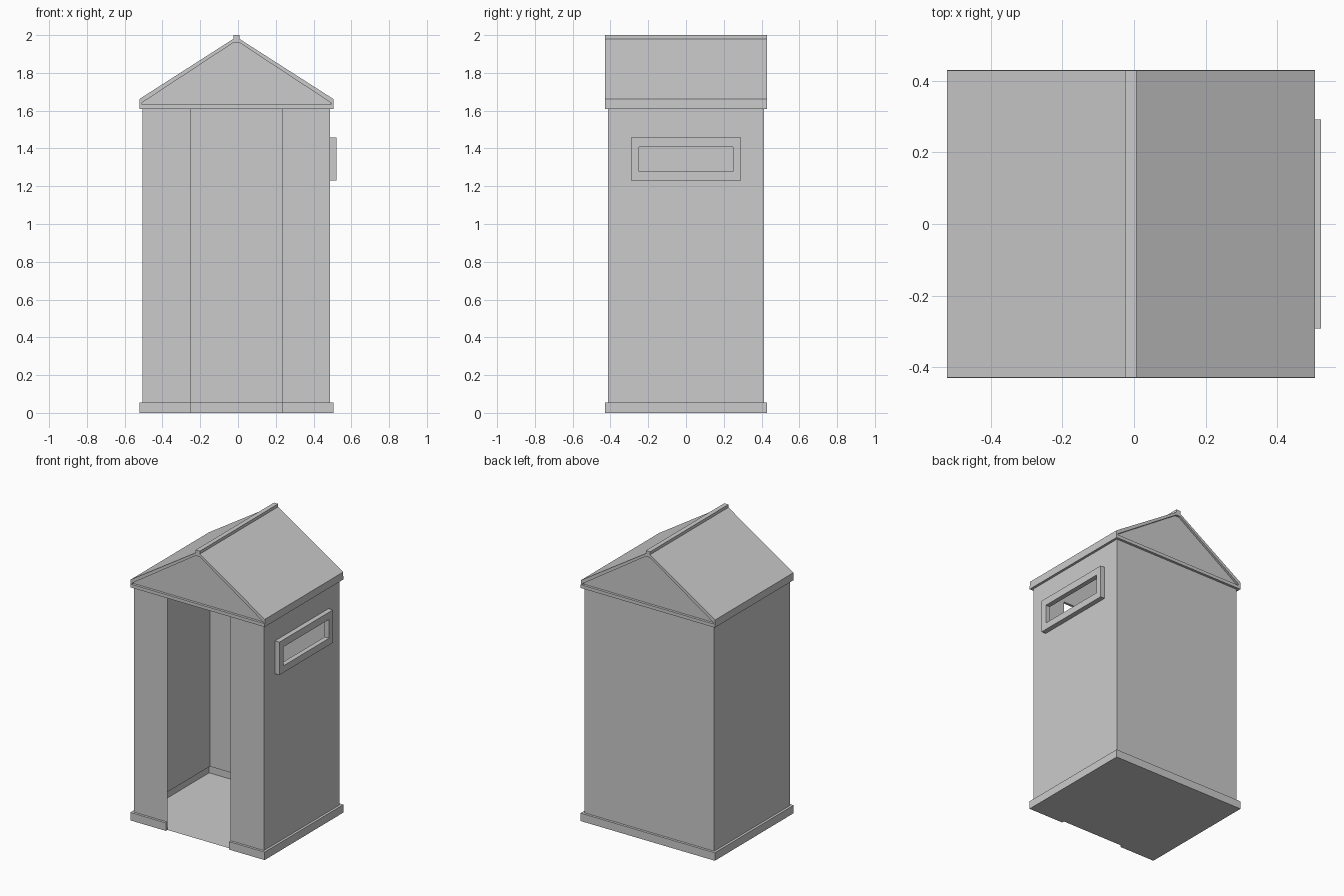
import bpy, bmesh

if "Cube" in bpy.data.objects:
    bpy.data.objects.remove(bpy.data.objects["Cube"])

CX = -0.0085                 # body axis (window frame sticks out on +x)
BX, BY = 0.496, 0.413        # wall half sizes
OX, OY = 0.513, 0.43         # plinth and eave half sizes
DOOR = 0.242                 # doorway half width
PLINTH, EAVE, GABLE = 0.055, 1.61, 1.633


def make(name, verts, faces):
    me = bpy.data.meshes.new(name)
    bm = bmesh.new()
    vs = [bm.verts.new(v) for v in verts]
    for f in faces:
        bm.faces.new([vs[i] for i in f])
    bmesh.ops.recalc_face_normals(bm, faces=bm.faces)
    bm.to_mesh(me)
    bm.free()
    ob = bpy.data.objects.new(name, me)
    bpy.context.collection.objects.link(ob)
    return ob


def rect(hx, hy):
    return [(-hx, -hy), (hx, -hy), (hx, hy), (-hx, hy)]


def ring(name, outer, inner, place, a, b):
    """Closed ring between two 2D outlines, extruded from a to b."""
    n = len(outer)
    v = [place(p, d) for d in (a, b) for loop in (outer, inner) for p in loop]
    f = []
    for i in range(n):
        j = (i + 1) % n
        o0, i0, o1, i1 = 0, n, 2 * n, 3 * n
        f += [(o0 + i, o0 + j, o1 + j, o1 + i), (i0 + i, i0 + j, i1 + j, i1 + i),
              (o0 + i, o0 + j, i0 + j, i0 + i), (o1 + i, o1 + j, i1 + j, i1 + i)]
    return make(name, v, f)


def footprint(hx, hy):
    """C-shaped plan, open at the doorway."""
    return [(-DOOR, -hy), (-hx, -hy), (-hx, hy), (hx, hy), (hx, -hy), (DOOR, -hy)]


# Thin wall shell with stepped plinth; the right wall is left out for the window
levels = [(0, OX, OY), (PLINTH, OX, OY), (PLINTH, BX, BY), (EAVE, BX, BY)]
verts = [(CX + x, y, z) for z, hx, hy in levels for x, y in footprint(hx, hy)]
faces = [(k * 6 + i, k * 6 + i + 1, k * 6 + i + 7, k * 6 + i + 6)
         for k in range(3) for i in range(5) if not (k == 2 and i == 3)]
make("walls_and_plinth", verts, faces)

# Plinth end caps at the doorway
for s, name in ((-1, "left"), (1, "right")):
    x = CX + s * DOOR
    make("plinth_end_" + name, [(x, -OY, 0), (x, -BY, 0), (x, -BY, PLINTH), (x, -OY, PLINTH)],
         [(0, 1, 2, 3)])

# Floor, notched at the doorway
plan = footprint(OX, OY) + [(DOOR, -BY), (-DOOR, -BY)]
make("floor", [(CX + x, y, 0) for x, y in plan], [tuple(range(8))])

# Right wall with window opening
hole = [(-0.25, 1.277), (0.25, 1.277), (0.25, 1.407), (-0.25, 1.407)]
wall = [(-BY, PLINTH), (BY, PLINTH), (BY, EAVE), (-BY, EAVE)]
make("right_wall", [(CX + BX, y, z) for y, z in wall + hole],
     [(i, (i + 1) % 4, 4 + (i + 1) % 4, 4 + i) for i in range(4)])

# Window frame
frame = [(-0.292, 1.23), (0.292, 1.23), (0.292, 1.457), (-0.292, 1.457)]
ring("window_frame", frame, hole, lambda p, d: (d, p[0], p[1]), CX + BX, 0.521)

# Eave band
ring("eave_band", rect(OX, OY), rect(BX, BY),
     lambda p, d: (CX + p[0], p[1], d), EAVE, GABLE)

# Roof: two slopes and ridge cap as one extruded profile
half = [(0.500, GABLE), (OX, GABLE), (OX, 1.662), (0.016, 1.98), (0.016, 2.0)]
under = [(0.500, 1.642), (0.016, 1.96)]
prof = half + [(-x, z) for x, z in reversed(half)] + [(-x, z) for x, z in under] \
    + list(reversed(under))
n = len(prof)
make("roof", [(CX + x, y, z) for y in (-0.428, 0.428) for x, z in prof],
     [tuple(range(n)), tuple(range(n, 2 * n))] +
     [(i, (i + 1) % n, n + (i + 1) % n, n + i) for i in range(n)])

# Recessed gables
tri = [(-BX, EAVE), (BX, EAVE), (0.500, 1.642), (0.016, 1.96), (-0.016, 1.96), (-0.500, 1.642)]
for y, name in ((-BY, "front"), (BY, "back")):
    make(name + "_gable", [(CX + x, y, z) for x, z in tri], [tuple(range(6))])
